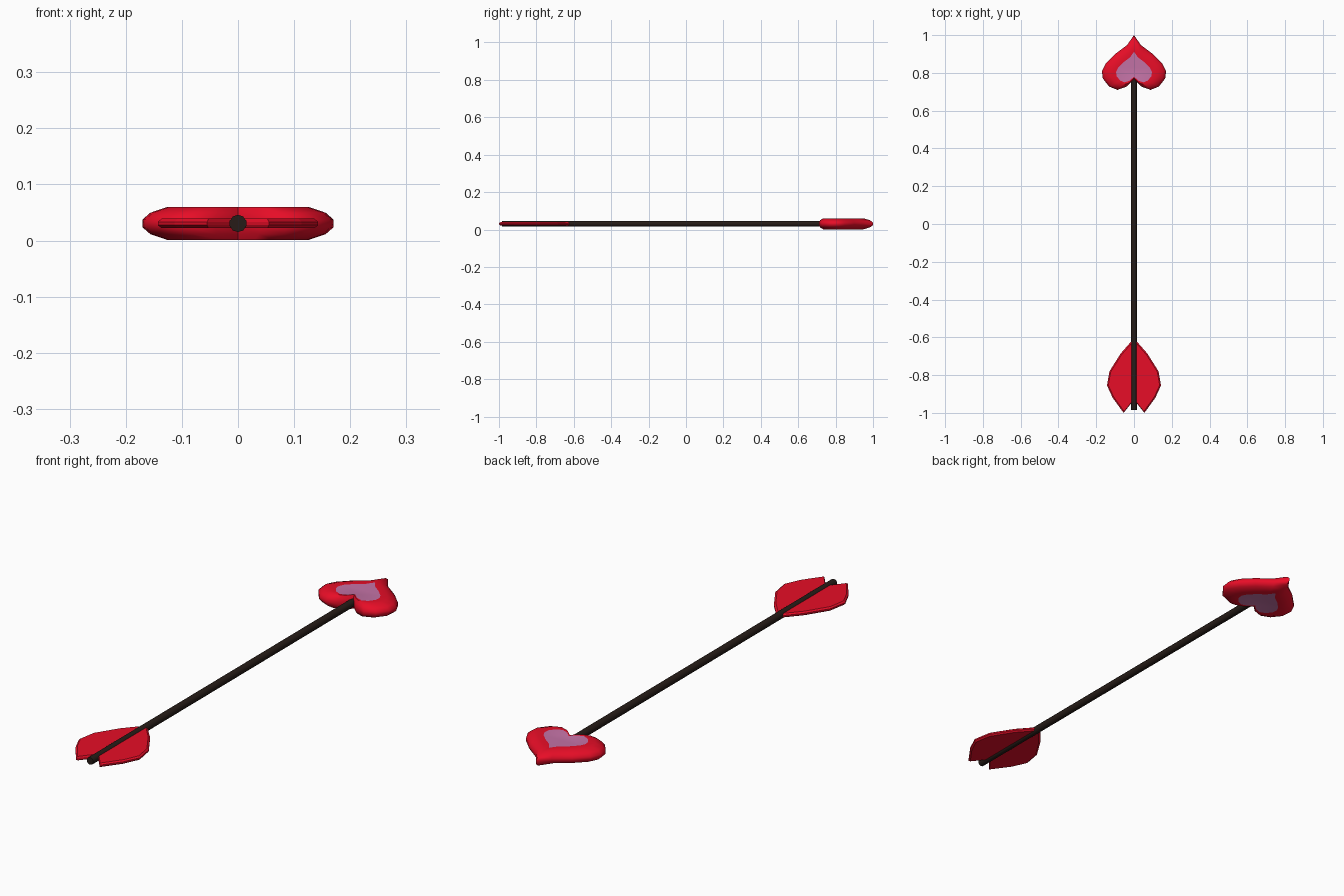
import bpy, bmesh, math

if "Cube" in bpy.data.objects:
    bpy.data.objects.remove(bpy.data.objects["Cube"])

MID_Z = 0.0305


def material(name, rgb):
    m = bpy.data.materials.new(name)
    m.diffuse_color = (*rgb, 1)
    m.use_nodes = True
    m.node_tree.nodes["Principled BSDF"].inputs["Base Color"].default_value = m.diffuse_color
    return m


red = material("red", (0.8, 0.004, 0.02))
pink = material("pink", (0.55, 0.17, 0.38))
dark = material("dark_wood", (0.02, 0.012, 0.009))


def plate(name, half, centre_y, rings, mats, angle):
    """Mirror a half outline in x, loft it through (scale, z) rings, cap both ends.
    The caps take the last material."""
    outline = half + [(-x, y) for x, y in reversed(half[1:-1])]
    bm = bmesh.new()
    loops = [[bm.verts.new((x * s, centre_y + (y - centre_y) * s, MID_Z + z))
              for x, y in outline] for s, z in rings]
    n = len(outline)
    for a, b in zip(loops, loops[1:]):
        for i in range(n):
            j = (i + 1) % n
            bm.faces.new((a[i], a[j], b[j], b[i]))
    for loop in (loops[0], loops[-1]):
        bm.faces.new(loop).material_index = len(mats) - 1
    bmesh.ops.recalc_face_normals(bm, faces=bm.faces)
    me = bpy.data.meshes.new(name)
    bm.to_mesh(me)
    bm.free()
    for m in mats:
        me.materials.append(m)
    ob = bpy.data.objects.new(name, me)
    bpy.context.collection.objects.link(ob)
    if angle:
        bpy.ops.object.select_all(action='DESELECT')
        ob.select_set(True)
        bpy.context.view_layer.objects.active = ob
        bpy.ops.object.shade_smooth_by_angle(angle=math.radians(angle))
    return ob


def both_sides(top):
    return [(s, -z) for s, z in reversed(top)] + top


# Heart-shaped head with a pink inlay on both faces
heart = [(0, 1.0), (0.037, 0.947), (0.10, 0.90), (0.15, 0.85), (0.17, 0.81),
         (0.165, 0.77), (0.132, 0.728), (0.088, 0.71), (0.04, 0.727), (0, 0.765)]
plate("heart_head", heart, 0.80,
      both_sides([(1, 0.007), (0.92, 0.019), (0.74, 0.0295), (0.56, 0.028)]),
      [red, pink], 50)

# Flat feather vanes with bevelled rim
vane = [(0, -0.605), (0.07, -0.685), (0.13, -0.78), (0.143, -0.855),
        (0.113, -0.92), (0.055, -1.0), (0.015, -0.95), (0, -0.945)]
plate("feather_vanes", vane, -0.84,
      both_sides([(1, 0.003), (0.95, 0.0085)]), [red], 0)

# Shaft
bpy.ops.mesh.primitive_cylinder_add(vertices=10, radius=0.0155, depth=1.765,
                                    location=(0, -0.1025, MID_Z),
                                    rotation=(math.pi / 2, 0, 0))
shaft = bpy.context.object
shaft.name = "shaft"
shaft.data.materials.append(dark)
bpy.ops.object.shade_smooth_by_angle(angle=math.radians(40))
